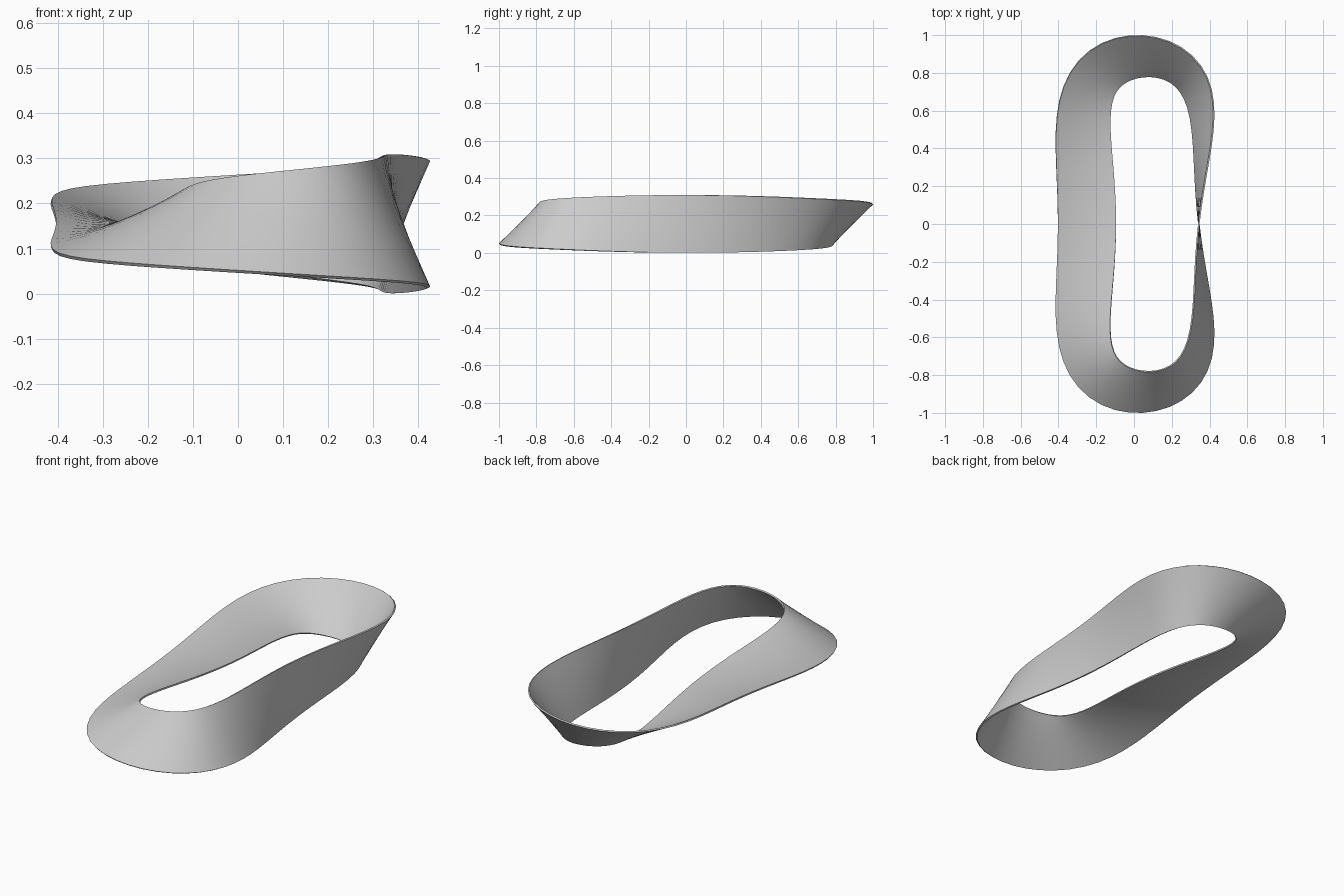
import bpy, bmesh, math
from mathutils import Vector

if "Cube" in bpy.data.objects:
    bpy.data.objects.remove(bpy.data.objects["Cube"])

N = 64             # stations around the loop
ACROSS = 8         # faces across the band
HALF_W = 0.154     # half width of the band
HALF_T = 0.004     # half thickness
CX, CZ = 0.047, 0.155


def centre(t):
    """Peanut-shaped centreline, t = 0 at the left (-x), running through +y."""
    return Vector((-(0.364 * math.cos(t) - 0.068 * math.cos(3 * t)) + CX,
                   0.888 * math.sin(t), CZ))


# arc length along the centreline drives the half twist
FINE = 20
lengths = [0.0]
for i in range(N * FINE):
    a, b = (centre(2 * math.pi * k / (N * FINE)) for k in (i, i + 1))
    lengths.append(lengths[-1] + (b - a).length)

# flat rectangular cross-section as a closed ring (point symmetric)
row = [-HALF_W + 2 * HALF_W * k / ACROSS for k in range(ACROSS + 1)]
profile = [(u, HALF_T) for u in row] + [(-u, -HALF_T) for u in row]
M = len(profile)

# sweep the section around the loop
bm = bmesh.new()
rings = []
for i in range(N):
    t = 2 * math.pi * i / N
    tan = (centre(t + 1e-4) - centre(t - 1e-4)).normalized()
    out = Vector((-tan.y, tan.x, 0))
    twist = math.pi * lengths[i * FINE] / lengths[-1]
    wide = out * math.cos(twist) + Vector((0, 0, math.sin(twist)))
    thick = tan.cross(wide)
    rings.append([bm.verts.new(centre(t) + wide * u + thick * v) for u, v in profile])

# the last ring joins the first one turned by half a section
for i in range(N):
    a, b = rings[i], rings[(i + 1) % N]
    s = M // 2 if i == N - 1 else 0
    for j in range(M):
        k = (j + 1) % M
        bm.faces.new((a[j], a[k], b[(k + s) % M], b[(j + s) % M]))
bmesh.ops.recalc_face_normals(bm, faces=bm.faces)

mesh = bpy.data.meshes.new("twisted_band")
bm.to_mesh(mesh)
bm.free()
band = bpy.data.objects.new("twisted_band", mesh)
bpy.context.collection.objects.link(band)
bpy.context.view_layer.objects.active = band
band.select_set(True)
bpy.ops.object.shade_smooth_by_angle(angle=math.radians(35))
